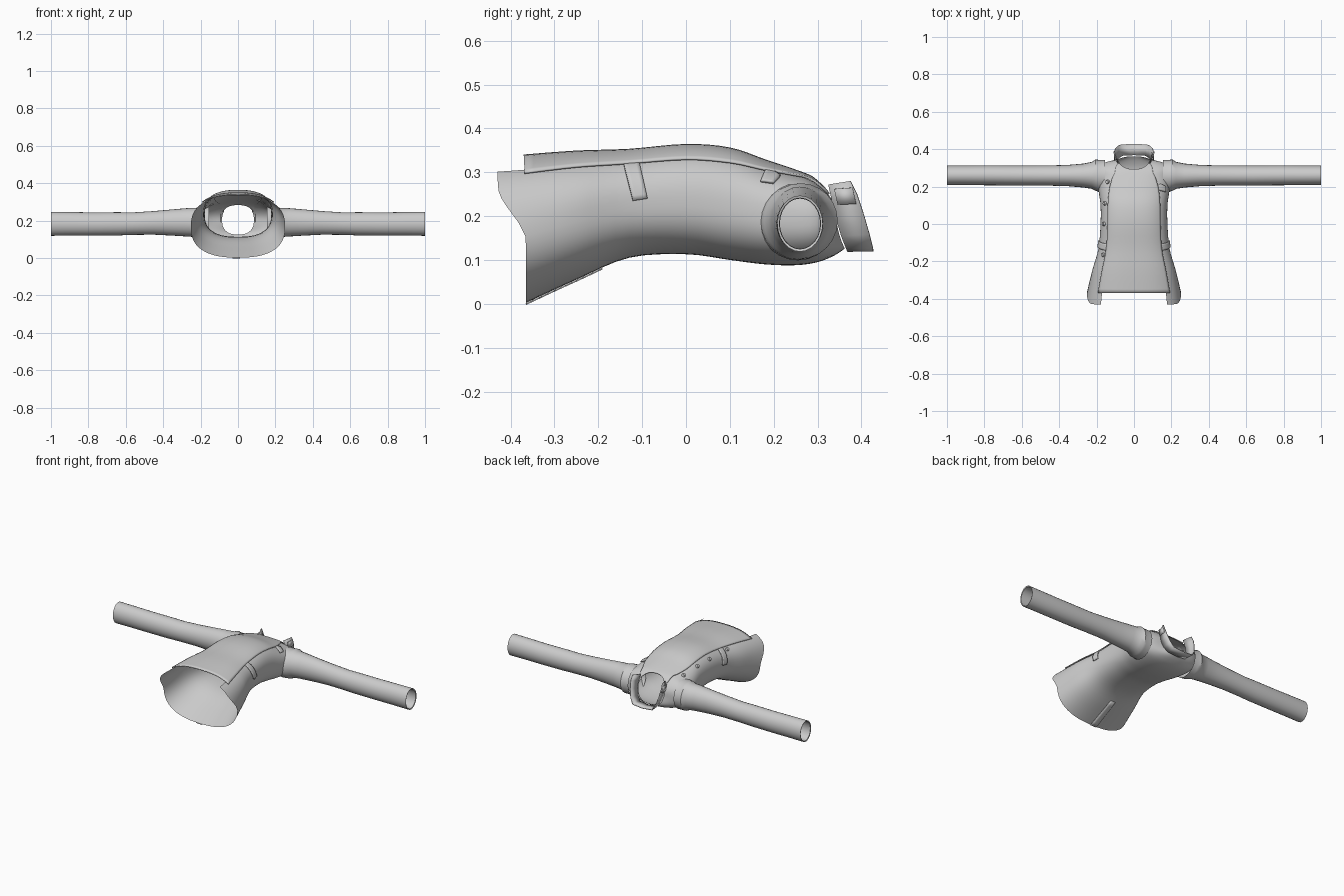
import bpy, bmesh, math
from mathutils import Vector

if "Cube" in bpy.data.objects:
    bpy.data.objects.remove(bpy.data.objects["Cube"])

mat = bpy.data.materials.new("grey_cloth")
mat.diffuse_color = (0.6, 0.6, 0.6, 1)
mat.use_nodes = True
mat.node_tree.nodes["Principled BSDF"].inputs["Base Color"].default_value = mat.diffuse_color
N = 2.5  # roundness of the body cross-section

# Torso rings: y at front, side, back; half width; top z; bottom z; panel edge angle
RINGS = [
    (-.370, -.365, -.365, .252, .333, .002, 46),
    (-.250, -.250, -.250, .224, .342, .055, 46),
    (-.130, -.130, -.130, .190, .346, .105, 45),
    (.000, .000, .000, .179, .357, .113, 44),
    (.100, .100, .100, .179, .349, .100, 45),
    (.180, .180, .180, .190, .322, .090, 52),
    (.240, .250, .250, .198, .302, .088, 60),
    (.268, .308, .300, .192, .292, .095, 64),
    (.283, .332, .338, .145, .286, .110, 54),
    (.292, .343, .362, .085, .280, .126, 30)]


def ring(t):
    """Smoothly interpolated ring values."""
    i = min(int(t), len(RINGS) - 2)
    f = t - i
    a, b, c, d = (RINGS[max(0, min(len(RINGS) - 1, i + k))] for k in (-1, 0, 1, 2))
    return [q + .5 * f * (r - p + f * (2*p - 5*q + 4*r - s + f * (3*(q - r) + s - p)))
            for p, q, r, s in zip(a, b, c, d)]


def surf(t, deg, off=0.0, flare=0.0):
    """Point on the torso; flare extends the hem at the sides."""
    yt, ym, yb, w, zt, zb, _ = ring(t)
    c, s = math.cos(math.radians(deg)), math.sin(math.radians(deg))
    px = math.copysign(abs(c) ** (2 / N), c)
    pz = math.copysign(abs(s) ** (2 / N), s)
    h = (zt - zb) / 2
    y = ym + ((yt if pz > 0 else yb) - ym) * pz * pz
    k = max(0, min(1, (pz + .15) / .75))
    y -= flare * k * k * (3 - 2 * k) * max(0, 1 - t)
    return (px * (w + off), y, (zt + zb) / 2 + pz * (h + off))


def ring_at(y):
    t = min((i / 100 for i in range(900)), key=lambda v: abs(ring(v)[1] - y))
    return ring(t)


def side_x(y, z):
    r = ring_at(y)
    s = min(.99, abs(z - (r[4] + r[5]) / 2) / ((r[4] - r[5]) / 2))
    return r[3] * (1 - s ** N) ** (1 / N)


def top_z(x, y):
    r = ring_at(y)
    s = min(.99, abs(x) / r[3])
    return (r[4] + r[5]) / 2 + (r[4] - r[5]) / 2 * (1 - s ** N) ** (1 / N)


def finish(name, bm, mirror=False, thick=0.0):
    bmesh.ops.recalc_face_normals(bm, faces=bm.faces[:])
    me = bpy.data.meshes.new(name)
    bm.to_mesh(me)
    bm.free()
    me.materials.append(mat)
    ob = bpy.data.objects.new(name, me)
    bpy.context.collection.objects.link(ob)
    if thick:
        m = ob.modifiers.new("thickness", 'SOLIDIFY')
        m.thickness, m.offset = thick, 0
    if mirror:
        ob.modifiers.new("mirror", 'MIRROR').use_clip = False
    bpy.ops.object.select_all(action='DESELECT')
    ob.select_set(True)
    bpy.context.view_layer.objects.active = ob
    bpy.ops.object.shade_smooth_by_angle(angle=math.radians(40))
    return ob


def sheet(name, rows, closed=False, **kw):
    """Skin a grid of points."""
    bm = bmesh.new()
    vs = [[bm.verts.new(p) for p in r] for r in rows]
    n = len(vs[0])
    for a, b in zip(vs, vs[1:]):
        for j in range(n if closed else n - 1):
            k = (j + 1) % n
            bm.faces.new((a[j], a[k], b[k], b[j]))
    return finish(name, bm, **kw)


def lerp(a, b, f):
    return a + (b - a) * f


# Torso shell, open along the front
ts = [i / 4 for i in range(37)]
rows = []
for t in ts:
    e = ring(t)[6] + 4
    rows.append([surf(t, lerp(180 - e, 360 + e, j / 48), 0, .062) for j in range(49)])
sheet("torso", rows)

# Overlapping front panel
rows = []
for t in ts:
    e = ring(t)[6]
    rows.append([surf(t, lerp(e, 180 - e, j / 20), .005) for j in range(21)])
sheet("front_panel", rows, thick=.005)

# Overlap at the back vent
sheet("back_vent", [[surf(t / 4, lerp(266, 271, j / 3), .003) for j in range(4)]
                    for t in range(7)], thick=.003)

# Sleeves: x, centre y, radius y, centre z, radius z; folded in at the cuff
SLEEVE = [(.155, .255, .088, .187, .088), (.190, .257, .086, .187, .086),
          (.205, .262, .084, .189, .086), (.225, .260, .072, .190, .078),
          (.270, .259, .064, .191, .076), (.350, .259, .057, .190, .070),
          (.450, .259, .054, .188, .063), (.560, .259, .053, .184, .060),
          (.640, .259, .053, .183, .062), (.780, .260, .053, .182, .062),
          (.900, .260, .052, .183, .063), (1.00, .260, .052, .183, .064),
          (.998, .260, .047, .183, .058), (.900, .260, .046, .183, .057)]
rows = []
for x, cy, ry, cz, rz in SLEEVE:
    rows.append([(x, cy + ry * math.cos(a), cz + rz * math.sin(a))
                 for a in (math.tau * j / 24 for j in range(24))])
sheet("sleeves", rows, closed=True, mirror=True)

# Collar: base and outer edge, from front tip to centre back
half = [((.083, .325, .272), (.102, .375, .280)),
        ((.090, .333, .235), (.104, .390, .250)),
        ((.090, .342, .195), (.098, .405, .205)),
        ((.080, .354, .155), (.085, .418, .160)),
        ((.060, .365, .128), (.066, .426, .128)),
        ((.000, .368, .121), (.000, .427, .122))]
mir = [tuple((-p[0], p[1], p[2]) for p in pr) for pr in reversed(half[:-1])]
sheet("collar", half + mir, thick=.005)


def plate(name, corners, off, mirror):
    """Rounded-to-the-torso plate from four (y, z) corners on the side."""
    a, b, c, d = (Vector(p) for p in corners)
    rows = []
    for i in range(9):
        r = []
        for j in range(5):
            p = a.lerp(d, i / 8).lerp(b.lerp(c, i / 8), j / 4)
            r.append((side_x(p.x, p.y) + off, p.x, p.y))
        rows.append(r)
    sheet(name, rows, mirror=mirror, thick=.007)


# Pocket flaps and breast tab
plate("pocket_flaps", [(-.143, .322), (-.108, .328), (-.088, .240), (-.121, .235)], .004, True)
plate("breast_tab", [(.184, .312), (.215, .292), (.200, .276), (.170, .280)], .006, False)

# Collar tab
sheet("collar_tabs", [[(.103, .338, .262), (.106, .380, .265)],
                      [(.100, .346, .226), (.106, .388, .228)]], mirror=True, thick=.005)

# Buttons down one front edge
for i, (x, y) in enumerate([(-.142, .225), (-.155, .11), (-.16, 0), (-.165, -.165)]):
    z = top_z(x, y)
    n = Vector((top_z(x - .004, y) - z, 0, .004))
    n = Vector((n.x, 0, n.z)).normalized()
    bm = bmesh.new()
    bmesh.ops.create_cone(bm, cap_ends=True, segments=12, radius1=.012, radius2=.009, depth=.012)
    bm.transform(n.to_track_quat('Z', 'Y').to_matrix().to_4x4())
    bmesh.ops.translate(bm, verts=bm.verts, vec=Vector((x, y, z)) + n * .003)
    finish("button_%d" % (i + 1), bm)
